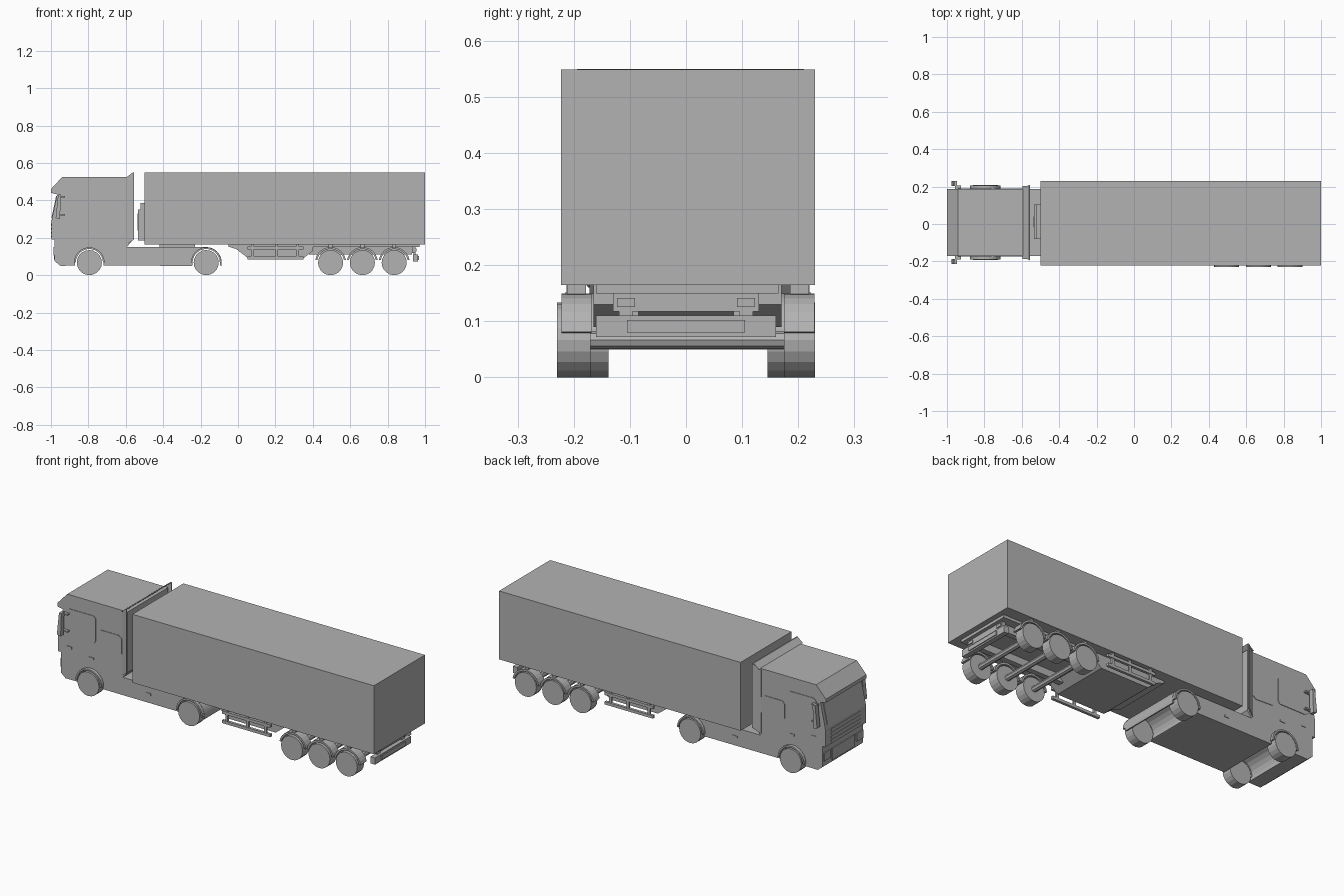
import bpy, bmesh, math
from mathutils import Vector

if "Cube" in bpy.data.objects:
    bpy.data.objects.remove(bpy.data.objects["Cube"], do_unlink=True)

grey = bpy.data.materials.new("plain_grey")
grey.use_nodes = True
grey.diffuse_color = (0.45, 0.45, 0.45, 1)
grey.node_tree.nodes["Principled BSDF"].inputs["Base Color"].default_value = (0.45, 0.45, 0.45, 1)


def extrude(name, profile, y0, y1):
    """Extrude an (x, z) outline along y."""
    bm = bmesh.new()
    face = bm.faces.new([bm.verts.new((x, y0, z)) for x, z in profile])
    moved = bmesh.ops.extrude_face_region(bm, geom=[face])["geom"]
    verts = [v for v in moved if isinstance(v, bmesh.types.BMVert)]
    bmesh.ops.translate(bm, verts=verts, vec=(0, y1 - y0, 0))
    bmesh.ops.recalc_face_normals(bm, faces=bm.faces)
    mesh = bpy.data.meshes.new(name)
    bm.to_mesh(mesh)
    bm.free()
    mesh.materials.append(grey)
    obj = bpy.data.objects.new(name, mesh)
    bpy.context.collection.objects.link(obj)
    return obj


def box(name, x0, x1, y0, y1, z0, z1):
    return extrude(name, [(x0, z0), (x1, z0), (x1, z1), (x0, z1)], y0, y1)


def arc(cx, r, a0, a1, n=12):
    """Points on a circle around a wheel centre, angles in degrees."""
    angles = [math.radians(a0 + (a1 - a0) * i / n) for i in range(n + 1)]
    return [(cx + r * math.cos(a), WHEEL_R + r * math.sin(a)) for a in angles]


WHEEL_R = 0.067
MID = 0.008          # tractor centre line
HALF = 0.18          # tractor half width
FRONT, DRIVE = -0.795, -0.17
TRAILER_AXLES = (0.495, 0.665, 0.835)

# Tractor: cab and skirted chassis in one outline with both wheel arches
body = [(-0.95, 0.05), (-0.98, 0.075), (-0.98, 0.19), (-0.997, 0.19), (-0.997, 0.29),
        (-0.967, 0.432), (-1, 0.44), (-1, 0.46), (-0.94, 0.525), (-0.565, 0.525),
        (-0.565, 0.185), (-0.595, 0.15)]
body += arc(DRIVE, 0.083, 90, -12)
body += arc(DRIVE, 0.074, -12, 192)
body += [(DRIVE - 0.078, 0.05)]
body += arc(FRONT, 0.078, -12, 192)
extrude("cab_and_chassis", body, MID - HALF, MID + HALF)

# Wind deflectors behind the cab: roof and flared sides
extrude("roof_deflector", [(-0.595, 0.524), (-0.585, 0.524), (-0.555, 0.55), (-0.562, 0.55)],
        MID - 0.195, MID + 0.195)
for side, label in ((-1, "right"), (1, "left")):
    y = MID + side * HALF
    flare = extrude(label + "_deflector", [(-0.6, 0.16), (-0.557, 0.19), (-0.557, 0.55), (-0.6, 0.52)],
                    y - side * 0.004, y + side * 0.002)
    for v in flare.data.vertices:
        if v.co.x > -0.58:
            v.co.y += side * 0.02

    # Door and sleeper windows, handles and marker lamp as thin plates
    def plate(name, outline):
        extrude(label + name, outline, y, y + side * 0.003)
    plate("_door_window", [(-0.955, 0.31), (-0.93, 0.295), (-0.77, 0.295), (-0.762, 0.31),
                           (-0.762, 0.435), (-0.775, 0.447), (-0.925, 0.447), (-0.94, 0.435)])
    plate("_sleeper_window", [(-0.745, 0.285), (-0.725, 0.27), (-0.62, 0.265), (-0.6, 0.28),
                              (-0.6, 0.365), (-0.62, 0.38), (-0.73, 0.38), (-0.745, 0.365)])
    for name, x, z in (("_handle", -0.925, 0.23), ("_step_handle", -0.79, 0.205), ("_marker", -0.435, 0.1)):
        plate(name, [(x - 0.015, z - 0.006), (x + 0.015, z - 0.006), (x + 0.015, z + 0.006), (x - 0.015, z + 0.006)])

    # Mirrors on short arms
    ym = MID + side * 0.195
    extrude(label + "_mirror", [(-0.975, 0.305), (-0.952, 0.3), (-0.947, 0.43), (-0.962, 0.43)],
            ym, MID + side * 0.222)
    for z in (0.32, 0.415):
        box(label + "_mirror_arm", -0.958, -0.925, y - side * 0.002, ym + side * 0.004, z, z + 0.008)

    # Tractor fenders around the arches
    for cx, name in ((FRONT, "_front_fender"), (DRIVE, "_drive_fender")):
        extrude(label + name, arc(cx, 0.082, 0, 180) + arc(cx, 0.073, 180, 0),
                y - side * 0.03, y + side * 0.018)


# Front face: grille slats, windscreen strip, bumper plate and headlights
for i in range(4):
    box("grille_slat", -1, -0.99, MID - 0.13, MID + 0.13, 0.2 + i * 0.021, 0.212 + i * 0.021)
extrude("windscreen", [(-0.9975, 0.305), (-0.9725, 0.423), (-0.965, 0.423), (-0.99, 0.305)],
        MID - 0.16, MID + 0.16)
box("bumper_plate", -0.985, -0.975, MID - 0.1, MID + 0.1, 0.085, 0.15)
for s in (-1, 1):
    c = MID + s * 0.145
    box("headlight", -0.986, -0.975, c - 0.028, c + 0.028, 0.105, 0.15)
box("fifth_wheel", -0.42, -0.23, MID - 0.09, MID + 0.09, 0.148, 0.166)

# Trailer box and front cooling unit
box("cargo_box", -0.5, 1, -0.223, 0.23, 0.165, 0.549)
box("cooling_unit", -0.535, -0.5, -0.08, 0.105, 0.185, 0.35)
box("cooling_unit_top", -0.522, -0.5, -0.08, 0.105, 0.35, 0.385)
box("cooling_fan_cover", -0.538, -0.53, -0.02, 0.04, 0.24, 0.33)

# Trailer frame
extrude("trailer_belly", [(-0.05, 0.166), (-0.05, 0.152), (-0.01, 0.14), (0.055, 0.09),
                          (0.35, 0.09), (0.4, 0.13), (0.4, 0.166)], -0.165, 0.17)
for y in (-0.1, 0.1):
    box("frame_rail", 0.38, 0.93, y - 0.015, y + 0.015, 0.11, 0.166)
box("frame_top", 0.38, 0.97, -0.16, 0.165, 0.15, 0.166)

# Wheels, each side of every axle
def wheel(name, cx, y0, y1):
    extrude(name, arc(cx, WHEEL_R, 0, 342, 19), y0, y1)

for cx in (FRONT, DRIVE):
    wheel("tractor_right_wheel", cx, -0.193, -0.138)
    wheel("tractor_left_wheel", cx, 0.145, 0.208)
for cx in TRAILER_AXLES:
    wheel("trailer_right_wheel", cx, -0.23, -0.17)
    wheel("trailer_left_wheel", cx, 0.175, 0.23)
    extrude("trailer_axle", arc(cx, 0.016, 0, 315, 7), -0.172, 0.177)
    for y0, y1 in ((-0.222, -0.168), (0.175, 0.229)):
        extrude("trailer_fender", arc(cx, 0.083, 10, 170) + arc(cx, 0.073, 170, 10), y0, y1)
        box("fender_bracket", cx - 0.01, cx + 0.01, y0 + 0.01, y1 - 0.01, 0.145, 0.167)

# Side guards: two bars on three posts
for y0, y1 in ((-0.215, -0.2), (0.207, 0.222)):
    for z in (0.083, 0.136):
        box("side_guard_bar", 0.05, 0.35, y0, y1, z, z + 0.016)
    for x in (0.07, 0.2, 0.31):
        box("side_guard_post", x, x + 0.015, y0 + 0.002, y1 - 0.002, 0.085, 0.167)

# Rear bumper, lamp panel and lamps
box("rear_bumper", 0.935, 0.963, -0.16, 0.16, 0.072, 0.11)
box("rear_number_panel", 0.96, 0.968, -0.105, 0.105, 0.08, 0.102)
box("rear_lamp_panel", 0.93, 0.95, -0.13, 0.13, 0.118, 0.158)
for s in (-1, 1):
    c = s * 0.107
    box("rear_lamp", 0.948, 0.955, c - 0.016, c + 0.016, 0.126, 0.142)
    box("bumper_hanger", 0.938, 0.95, c - 0.012, c + 0.012, 0.1, 0.16)
